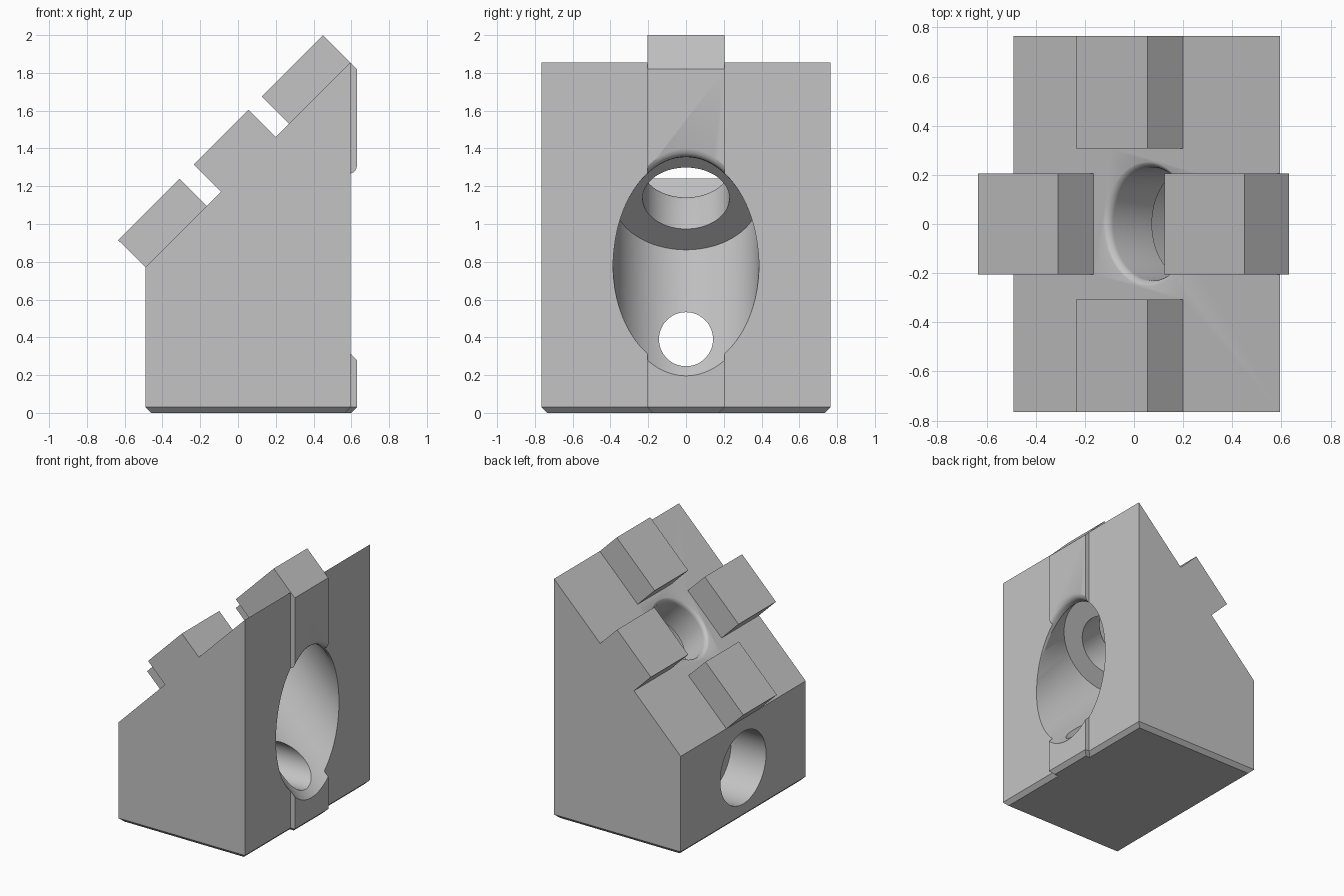
import bpy
import bmesh
import math
from mathutils import Matrix, Vector

if "Cube" in bpy.data.objects:
    bpy.data.objects.remove(bpy.data.objects["Cube"], do_unlink=True)

grey = bpy.data.materials.new("plain_grey")
grey.use_nodes = True
GREY = (0.55, 0.55, 0.55, 1)
grey.diffuse_color = GREY
grey.node_tree.nodes["Principled BSDF"].inputs["Base Color"].default_value = GREY

BACK, FACE, HALF = -0.49, 0.595, 0.765    # body extents
LOW, HIGH = 0.77, 1.855                   # ends of the 45 degree slope
RAIL, RAIL_HALF = 0.63, 0.205
CHAMFER = 0.03
DIAG = math.sqrt(0.5)


def finish(name, bm):
    bmesh.ops.recalc_face_normals(bm, faces=bm.faces)
    mesh = bpy.data.meshes.new(name)
    bm.to_mesh(mesh)
    bm.free()
    mesh.materials.append(grey)
    obj = bpy.data.objects.new(name, mesh)
    bpy.context.collection.objects.link(obj)
    return obj


def prism(name, profile, y0, y1, chamfer=False):
    """Extrude an xz profile along y, with an optional chamfer round the foot."""
    bm = bmesh.new()
    face = bm.faces.new([bm.verts.new((x, y0, z)) for x, z in profile])
    new = bmesh.ops.extrude_face_region(bm, geom=[face])["geom"]
    verts = [v for v in new if isinstance(v, bmesh.types.BMVert)]
    bmesh.ops.translate(bm, verts=verts, vec=(0, y1 - y0, 0))
    if chamfer:
        foot = [e for e in bm.edges if all(v.co.z < 0.001 for v in e.verts)]
        bmesh.ops.bevel(bm, geom=foot, offset=CHAMFER, segments=1, affect='EDGES')
    return finish(name, bm)


def loft(name, rings):
    """Skin closed rings of points and cap both ends."""
    bm = bmesh.new()
    loops = [[bm.verts.new(p) for p in ring] for ring in rings]
    count = len(loops[0])
    for a, b in zip(loops, loops[1:]):
        for i in range(count):
            j = (i + 1) % count
            bm.faces.new((a[i], a[j], b[j], b[i]))
    bm.faces.new(loops[0])
    bm.faces.new(loops[-1])
    return finish(name, bm)


def bore(name, start, direction, profile, sides=96):
    """Turned cutter: profile of (distance, radius) along a direction."""
    turn = Vector(direction).to_track_quat('Z', 'Y').to_matrix().to_4x4()
    place = Matrix.Translation(start) @ turn
    angles = [math.tau * i / sides for i in range(sides)]
    return loft(name, [[place @ Vector((r * math.cos(a), r * math.sin(a), t))
                        for a in angles] for t, r in profile])


def combine(target, tool, operation):
    mod = target.modifiers.new(tool.name, 'BOOLEAN')
    mod.operation, mod.solver, mod.object = operation, 'EXACT', tool
    bpy.context.view_layer.objects.active = target
    bpy.ops.object.modifier_apply(modifier=mod.name)
    bpy.data.objects.remove(tool, do_unlink=True)


def key(name, x0, x1, y0, y1, rise=0.145, sink=0.035):
    """Block standing square on the slope between x0 and x1."""
    def slope(x, lift):
        return (x - lift, x - BACK + LOW + lift)
    profile = [slope(x0, -sink), slope(x1, -sink), slope(x1, rise), slope(x0, rise)]
    return prism(name, profile, y0, y1)


# Wedge body
block = prism("angled_block", [(BACK, 0), (FACE, 0), (FACE, HIGH), (BACK, LOW)],
              -HALF, HALF, chamfer=True)

# Rail on the tall face
drop = RAIL - FACE
rail = prism("rail", [(0.5, 0), (RAIL, 0), (RAIL, HIGH - drop), (FACE, HIGH), (0.5, HIGH - 0.095)],
             -RAIL_HALF, RAIL_HALF, chamfer=True)
combine(block, rail, 'UNION')

# Four keys on the slope
for part in (key("lower_key", BACK, -0.165, -RAIL_HALF, RAIL_HALF),
             key("upper_key", 0.27, FACE, -RAIL_HALF, RAIL_HALF),
             key("left_key", -0.09, 0.2, 0.308, HALF),
             key("right_key", -0.09, 0.2, -HALF, -0.308)):
    combine(block, part, 'UNION')

# Stepped bore square to the slope, with a rounded mouth
R, FILLET = 0.23, 0.035
mouth = [(FILLET * math.sin(a), R + FILLET * (1 - math.cos(math.pi / 2 - a)))
         for a in [math.pi / 2 * i / 6 for i in range(7)]]
mouth = [(FILLET - FILLET * math.cos(a), R + FILLET * (1 - math.sin(a)))
         for a in [math.pi / 2 * i / 6 for i in range(7)]]
main = bore("main_bore", (0.054, 0, 1.318), (DIAG, 0, -DIAG),
            [(-0.1, R + FILLET)] + mouth + [(0.257, R), (0.257, 0.386), (1.3, 0.386)])
combine(block, main, 'DIFFERENCE')

# Stepped level bore from the short face
level = bore("level_bore", (BACK, 0, 0.39), (1, 0, 0),
             [(-0.1, 0.28), (0.3, 0.28), (0.3, 0.143), (1.19, 0.143)])
combine(block, level, 'DIFFERENCE')

# Eased upper lip of the large opening
arc = [math.pi * i / 48 for i in range(49)]
lip = loft("lip_cutter", [[(x, 0.385 * math.cos(a), 0.78 + h * math.sin(a)) for a in arc]
                          for x, h in ((0.56, 0.574), (0.595, 0.576), (0.61, 0.583),
                                       (0.622, 0.597), (0.63, 0.62), (0.7, 0.63))])
combine(block, lip, 'DIFFERENCE')

bpy.ops.object.select_all(action='DESELECT')
block.select_set(True)
bpy.context.view_layer.objects.active = block
bpy.ops.object.shade_smooth_by_angle(angle=math.radians(25))
